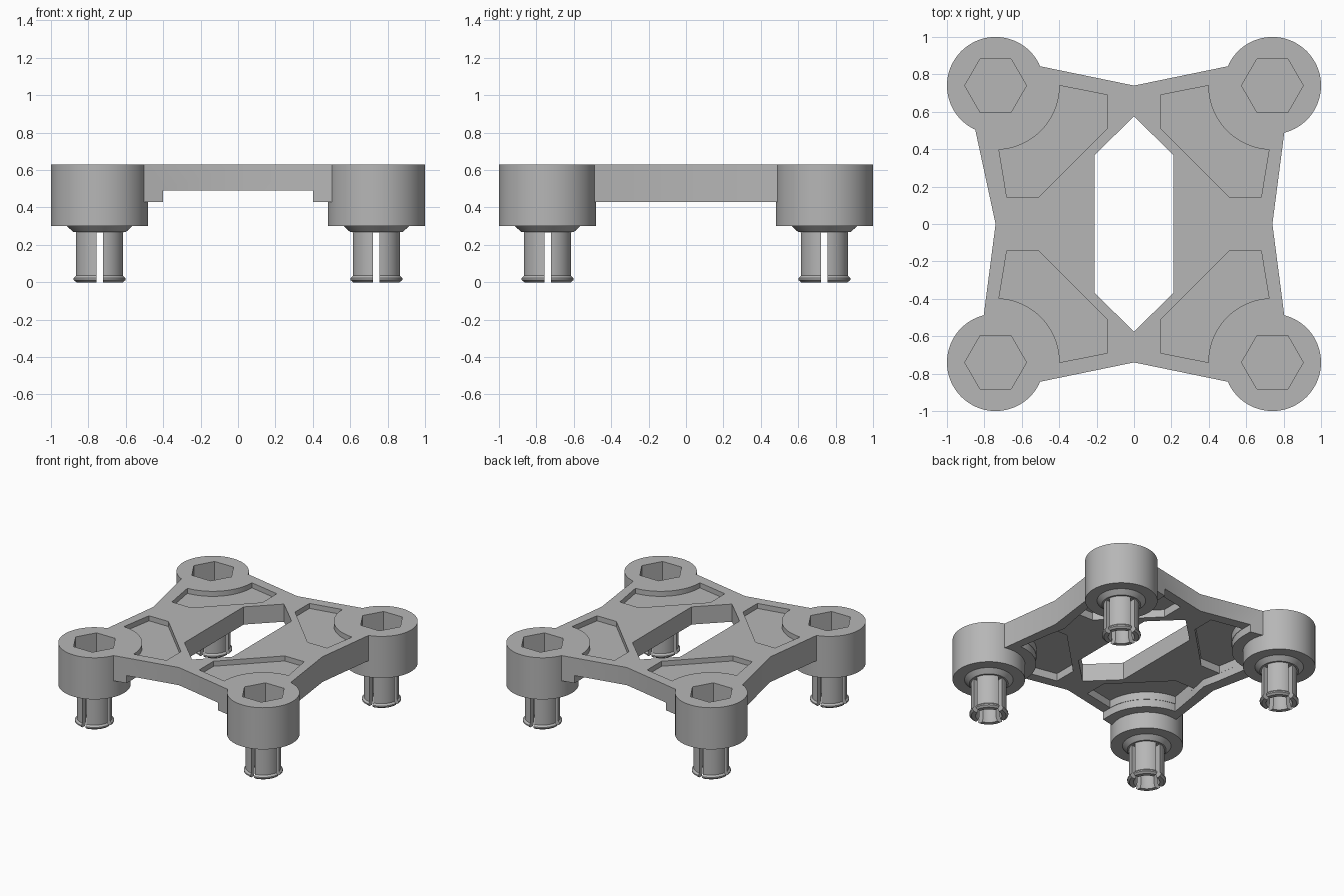
import bpy, bmesh, math
from mathutils import Matrix

if "Cube" in bpy.data.objects:
    bpy.data.objects.remove(bpy.data.objects["Cube"])

grey = bpy.data.materials.new("plain_grey")
grey.use_nodes = True
colour = (0.47, 0.47, 0.47, 1)
grey.diffuse_color = colour
grey.node_tree.nodes["Principled BSDF"].inputs["Base Color"].default_value = colour

TOP = 0.63
C = 0.74            # corner boss centre on both axes
CORNERS = [(sx, sy) for sx in (1, -1) for sy in (1, -1)]


def make_object(name, bm):
    bmesh.ops.recalc_face_normals(bm, faces=bm.faces)
    mesh = bpy.data.meshes.new(name)
    bm.to_mesh(mesh)
    bm.free()
    mesh.materials.append(grey)
    obj = bpy.data.objects.new(name, mesh)
    bpy.context.collection.objects.link(obj)
    return obj


def prism(name, points, z0, z1):
    bm = bmesh.new()
    base = bm.faces.new([bm.verts.new((x, y, z0)) for x, y in points])
    up = bmesh.ops.extrude_face_region(bm, geom=[base])["geom"]
    bmesh.ops.translate(bm, vec=(0, 0, z1 - z0),
                        verts=[v for v in up if isinstance(v, bmesh.types.BMVert)])
    return make_object(name, bm)


def combine(target, helper, operation):
    mod = target.modifiers.new(operation.lower(), 'BOOLEAN')
    mod.operation, mod.solver, mod.object = operation, 'EXACT', helper
    bpy.context.view_layer.objects.active = target
    bpy.ops.object.modifier_apply(modifier=mod.name)
    bpy.data.objects.remove(helper)


def ring(cx, cy, r, n):
    return [(cx + r * math.cos(math.tau * i / n), cy + r * math.sin(math.tau * i / n))
            for i in range(n)]


def arc(r, a0, a1, n=20):
    angles = [math.radians(a0 + (a1 - a0) * i / n) for i in range(n + 1)]
    return [(C + r * math.cos(a), C + r * math.sin(a)) for a in angles]


def four_way(q):
    """Close a quadrant path, running from the x axis to the y axis, into a loop."""
    return (q + [(-x, y) for x, y in q[-2::-1]] + [(-x, -y) for x, y in q[1:]]
            + [(x, -y) for x, y in q[-2:0:-1]])


def smooth(obj):
    bpy.ops.object.select_all(action='DESELECT')
    obj.select_set(True)
    bpy.context.view_layer.objects.active = obj
    bpy.ops.object.shade_smooth_by_angle(angle=math.radians(30))


# Plate with concave sides, one corner slightly wider
outline = four_way([(C, 0), (0.805, 0.5), (C, C), (0.51, 0.845), (0, C)])
outline = [(-0.85, 0.51) if (x, y) == (-0.805, 0.5) else (x, y) for x, y in outline]
body = prism("plate_body", outline, 0.43, TOP)

# Raise the underside, leaving the side rims and corner collars
raised = [(0.65, 0), (0.68, 0.14)] + arc(0.34, 267, 180) + [(0.4, 0.95), (0, 0.95)]
combine(body, prism("underside_cut", four_way(raised), 0.3, 0.49), 'DIFFERENCE')

# Central opening
opening = four_way([(0.21, 0), (0.21, 0.37), (0, 0.575)])
combine(body, prism("opening_cut", opening, 0.2, 0.8), 'DIFFERENCE')

# Shallow pockets above and below, then round bosses with hexagonal sockets
pocket = [(0.68, 0.143), (0.51, 0.143), (0.143, 0.51), (0.143, 0.69)] + arc(0.343, 180, 267)
for sx, sy in CORNERS:
    shape = [(sx * x, sy * y) for x, y in pocket]
    combine(body, prism("top_pocket", shape, 0.59, 0.8), 'DIFFERENCE')
    combine(body, prism("under_pocket", shape, 0.2, 0.55), 'DIFFERENCE')
for sx, sy in CORNERS:
    combine(body, prism("boss", ring(sx * C, sy * C, 0.26, 64), 0.3, TOP), 'UNION')
    combine(body, prism("socket", ring(sx * C, sy * C, 0.165, 6), 0.44, 0.8), 'DIFFERENCE')
smooth(body)

# Hollow split peg, turned from a profile
profile = [(0, 0.31), (0.175, 0.31), (0.175, 0.3), (0.14, 0.268), (0.127, 0.268),
           (0.127, 0.035), (0.14, 0.022), (0.14, 0.012), (0.125, 0), (0.095, 0),
           (0.085, 0.03), (0.085, 0.268), (0, 0.268)]
bm = bmesh.new()
verts = [bm.verts.new((r, 0, z)) for r, z in profile]
edges = [bm.edges.new(pair) for pair in zip(verts, verts[1:])]
bmesh.ops.spin(bm, geom=verts + edges, axis=(0, 0, 1), cent=(0, 0, 0),
               angle=math.tau, steps=48, use_merge=True)
bmesh.ops.remove_doubles(bm, verts=bm.verts, dist=0.0005)
peg = make_object("peg_1", bm)
for w, d in ((0.017, 0.3), (0.3, 0.017)):
    slot = [(-w, -d), (w, -d), (w, d), (-w, d)]
    combine(peg, prism("slot_cut", slot, -0.1, 0.266), 'DIFFERENCE')
smooth(peg)

# One peg under each boss
for i, (sx, sy) in enumerate(CORNERS):
    obj = peg
    if i:
        obj = bpy.data.objects.new(f"peg_{i + 1}", peg.data)
        bpy.context.collection.objects.link(obj)
    obj.matrix_world = Matrix.Translation((sx * C, sy * C, 0))
